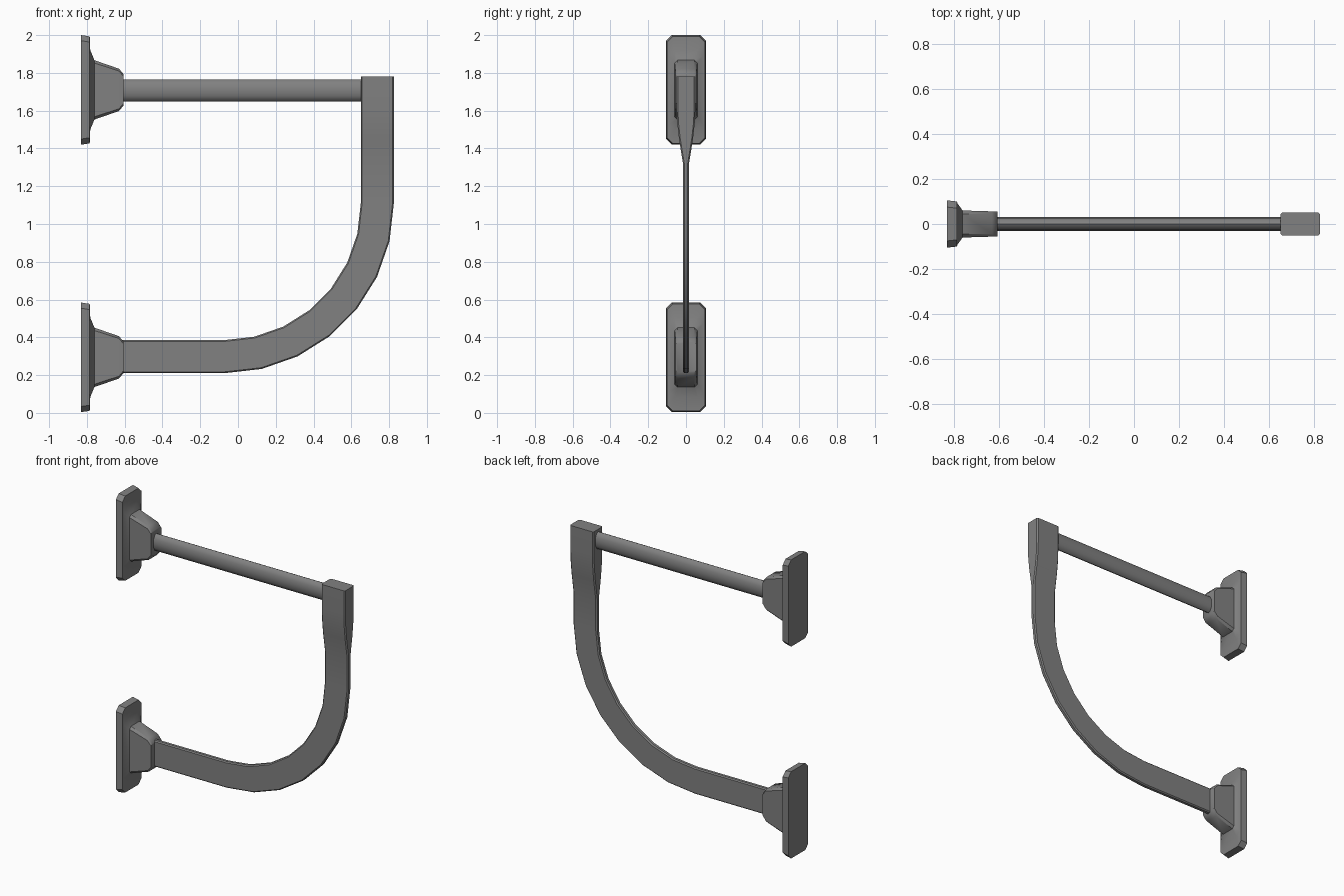
import bpy, bmesh, math
from mathutils import Vector

old = bpy.data.objects.get("Cube")
if old:
    bpy.data.objects.remove(old, do_unlink=True)

grey = bpy.data.materials.new("plain grey")
grey.use_nodes = True
GREY = (0.22, 0.22, 0.22, 1)
grey.diffuse_color = GREY
grey.node_tree.nodes["Principled BSDF"].inputs["Base Color"].default_value = GREY


def loft(name, rings, angle):
    """Skin a list of matching closed rings and cap both ends."""
    bm = bmesh.new()
    loops = [[bm.verts.new(p) for p in ring] for ring in rings]
    n = len(loops[0])
    for a, b in zip(loops, loops[1:]):
        for i in range(n):
            j = (i + 1) % n
            bm.faces.new((a[i], a[j], b[j], b[i]))
    bm.faces.new(loops[0])
    bm.faces.new(loops[-1])
    bmesh.ops.recalc_face_normals(bm, faces=bm.faces)
    mesh = bpy.data.meshes.new(name)
    bm.to_mesh(mesh)
    bm.free()
    mesh.materials.append(grey)
    ob = bpy.data.objects.new(name, mesh)
    bpy.context.collection.objects.link(ob)
    bpy.ops.object.select_all(action='DESELECT')
    ob.select_set(True)
    bpy.context.view_layer.objects.active = ob
    bpy.ops.object.shade_smooth_by_angle(angle=math.radians(angle))
    return ob


def octagon(centre, u, v, hu, hv, c):
    """Rectangle with chamfered corners, spanned by u and v."""
    corners = [(hu, hv - c), (hu - c, hv), (c - hu, hv), (-hu, hv - c),
               (-hu, c - hv), (c - hu, -hv), (hu - c, -hv), (hu, c - hv)]
    return [centre + u * a + v * b for a, b in corners]


X, Y, Z = Vector((1, 0, 0)), Vector((0, 1, 0)), Vector((0, 0, 1))
WALL_X, BOSS_X = -0.83, -0.605

# Wall mounts: plate flaring into a narrow tapered boss
# (x, half width, half height, corner chamfer)
mount_profile = [(WALL_X, 0.105, 0.29, 0.03), (-0.785, 0.1, 0.283, 0.03),
                 (-0.782, 0.09, 0.21, 0.03), (-0.76, 0.06, 0.157, 0.015),
                 (-0.63, 0.056, 0.112, 0.012), (BOSS_X, 0.055, 0.082, 0.012)]
for name, z in (("lower_mount", 0.294), ("upper_mount", 1.71)):
    loft(name, [octagon(X * x + Z * z, Y, Z, hy, hz, c)
                for x, hy, hz, c in mount_profile], 40)

# Straight upper bar with an oval section
oval = [2 * math.pi * i / 12 for i in range(12)]
loft("upper_bar", [[Vector((x, 0.03 * math.cos(t), 1.707 + 0.058 * math.sin(t)))
                    for t in oval] for x in (BOSS_X - 0.02, 0.7)], 40)

# Flat curved strap: straight run, quarter bend, then a thickened head
HALF, THIN, RADIUS = 0.0875, 0.016, 0.8125
pivot = Vector((-0.075, 0, 1.11))
rings = [octagon(Vector((BOSS_X - 0.02, 0, pivot.z - RADIUS)), Z, Y, HALF, THIN, 0.007)]
for i in range(8):
    t = math.pi / 2 * i / 7
    out = X * math.sin(t) - Z * math.cos(t)
    rings.append(octagon(pivot + out * RADIUS, -out, Y, HALF, THIN, 0.007))
for z, thick in ((1.32, THIN), (1.45, 0.037), (1.54, 0.047), (1.62, 0.05), (1.78, 0.05)):
    rings.append(octagon(Vector((pivot.x + RADIUS, 0, z)), -X, Y, HALF, thick, 0.007))
loft("curved_strap", rings, 40)
